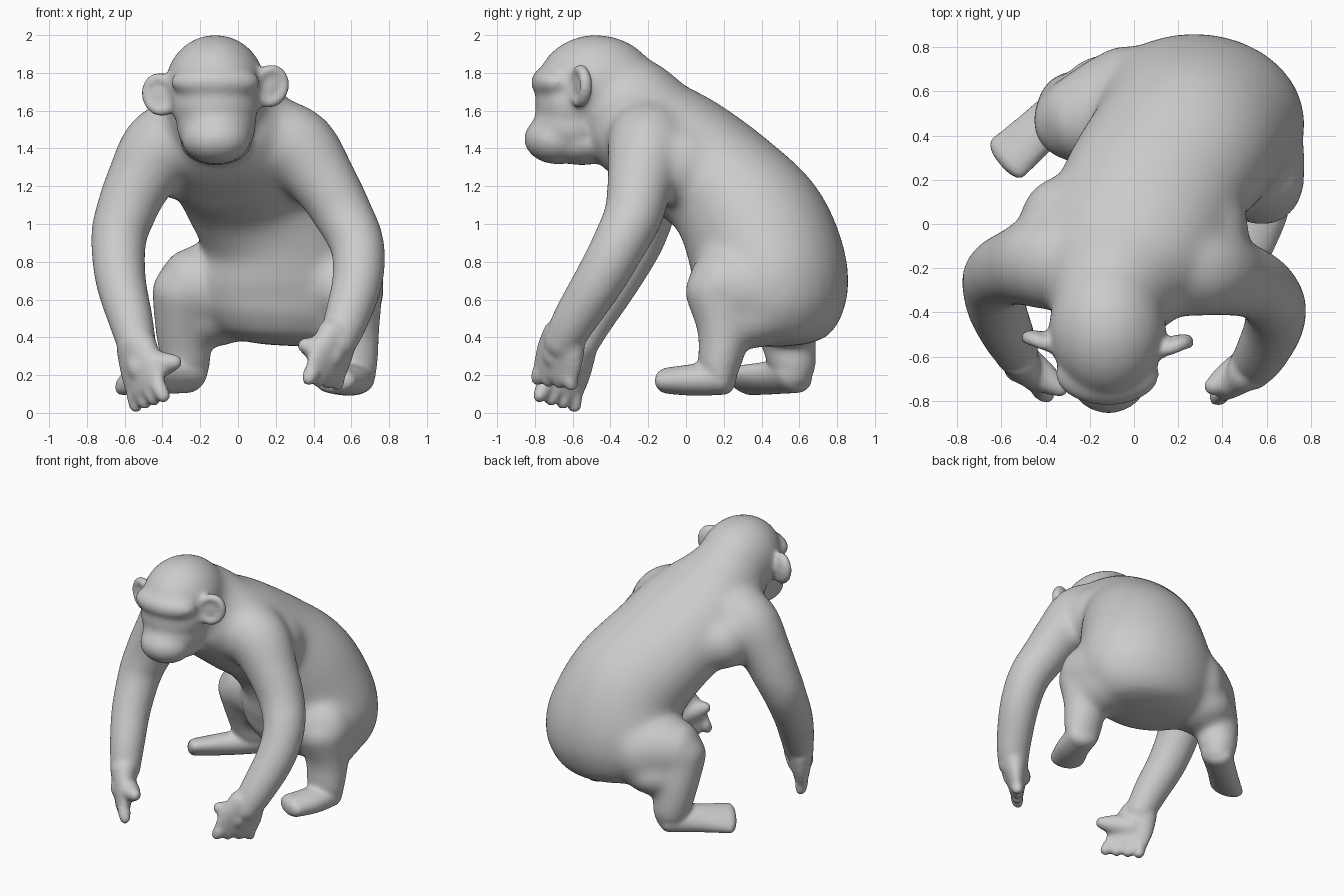
import bpy, bmesh, math
from mathutils import Vector, Matrix

if "Cube" in bpy.data.objects:
    bpy.data.objects.remove(bpy.data.objects["Cube"])

fur = bpy.data.materials.new("grey_clay")
fur.diffuse_color = (0.6, 0.6, 0.6, 1)
fur.use_nodes = True
fur.node_tree.nodes["Principled BSDF"].inputs["Base Color"].default_value = fur.diffuse_color
parts = []


def finish(name, bm):
    bmesh.ops.recalc_face_normals(bm, faces=bm.faces)
    me = bpy.data.meshes.new(name)
    bm.to_mesh(me)
    bm.free()
    ob = bpy.data.objects.new(name, me)
    bpy.context.collection.objects.link(ob)
    parts.append(ob)


def ball(name, loc, rad, turn=Matrix.Identity(3)):
    """Ellipsoid."""
    bm = bmesh.new()
    bmesh.ops.create_uvsphere(bm, u_segments=32, v_segments=20, radius=1,
                              matrix=Matrix.Translation(loc) @ turn.to_4x4()
                              @ Matrix.Diagonal((*rad, 1)))
    finish(name, bm)


def spline(rows, n=6):
    """Catmull-Rom interpolation of rows of numbers."""
    rows = [Vector(r) for r in rows]
    ext = [rows[0] * 2 - rows[1]] + rows + [rows[-1] * 2 - rows[-2]]
    out = []
    for a, b, c, d in zip(ext, ext[1:], ext[2:], ext[3:]):
        for i in range(n):
            t = i / n
            out.append((b * 2 + (c - a) * t + (a * 2 - b * 5 + c * 4 - d) * t * t
                        + (b * 3 - a - c * 3 + d) * t ** 3) * 0.5)
    return out + [rows[-1]]


def limb(name, rows, wide=(1, 0, 0), cap=0.7, seg=28):
    """Lofted tube; rows are x, y, z, half width and optionally half depth."""
    rows = [tuple(r) if len(r) == 5 else (*r, r[3]) for r in rows]
    pts = spline(rows)
    bm = bmesh.new()
    rings = []

    def ring(p, w, d, rw, rd):
        return [bm.verts.new(p + w * rw * math.cos(k * math.tau / seg)
                             + d * rd * math.sin(k * math.tau / seg)) for k in range(seg)]
    for i, r in enumerate(pts):
        a, b = pts[max(i - 1, 0)], pts[min(i + 1, len(pts) - 1)]
        t = (Vector(b[:3]) - Vector(a[:3])).normalized()
        w = Vector(wide)
        w = (w - t * w.dot(t)).normalized()
        d = t.cross(w)
        p = Vector(r[:3])
        # rounded ends
        dome = [(s, math.sqrt(1 - s * s)) for s in (0.95, 0.8, 0.5)]
        h = min(r[3], r[4]) * cap
        if i == 0:
            rings += [ring(p - t * h * s, w, d, r[3] * c, r[4] * c) for s, c in dome]
        rings.append(ring(p, w, d, r[3], r[4]))
        if i == len(pts) - 1:
            rings += [ring(p + t * h * s, w, d, r[3] * c, r[4] * c) for s, c in dome[::-1]]
    for a, b in zip(rings, rings[1:]):
        for k in range(seg):
            bm.faces.new((a[k], a[(k + 1) % seg], b[(k + 1) % seg], b[k]))
    bm.faces.new(rings[0])
    bm.faces.new(rings[-1])
    finish(name, bm)


# Torso: rump, belly, chest, neck
limb("torso", [(0.26, 0.46, 0.45, 0.42, 0.33), (0.265, 0.46, 0.55, 0.48, 0.38),
               (0.27, 0.45, 0.73, 0.50, 0.41), (0.23, 0.365, 0.98, 0.44, 0.395),
               (0.11, 0.20, 1.20, 0.42, 0.34), (0.01, -0.02, 1.37, 0.42, 0.33),
               (-0.05, -0.18, 1.48, 0.39, 0.31), (-0.10, -0.31, 1.60, 0.30, 0.30),
               (-0.12, -0.41, 1.68, 0.26, 0.27)], cap=0.3)
ball("left_shoulder_blade", (-0.32, 0.00, 1.33), (0.20, 0.22, 0.20))
ball("right_shoulder_blade", (0.32, -0.03, 1.31), (0.20, 0.23, 0.22))

# Head
ball("skull", (-0.12, -0.47, 1.73), (0.265, 0.32, 0.272))
ball("brow", (-0.12, -0.68, 1.75), (0.235, 0.142, 0.10))
ball("face", (-0.12, -0.60, 1.64), (0.23, 0.20, 0.22))
ball("nose_bridge", (-0.12, -0.68, 1.62), (0.14, 0.12, 0.17))
ball("cheeks", (-0.115, -0.60, 1.52), (0.21, 0.21, 0.18))
ball("muzzle", (-0.115, -0.68, 1.45), (0.185, 0.178, 0.135))
ball("jaw", (-0.115, -0.55, 1.43), (0.19, 0.18, 0.12))
for side, x, y, z in (("left", -0.41, -0.54, 1.685), ("right", 0.17, -0.56, 1.73)):
    s = -1 if x < 0 else 1
    turn = (Matrix.Rotation(math.radians(s * 20), 3, "Z")
            @ Matrix.Rotation(math.radians(s * 20), 3, "Y"))
    ball(side + "_ear", (x, y + 0.015, z), (0.10, 0.036, 0.105), turn)
    # raised ear rim
    bm = bmesh.new()
    n, m = 32, 10
    grid = []
    for i in range(n):
        u = i * math.tau / n
        grid.append([])
        for j in range(m):
            v = j * math.tau / m
            r = 0.08 + 0.028 * math.cos(v)
            q = turn @ Vector((r * math.cos(u) * 0.97, 0.032 * math.sin(v),
                               r * math.sin(u) * 1.1))
            grid[i].append(bm.verts.new(q + Vector((x, y, z))))
    for i in range(n):
        for j in range(m):
            bm.faces.new((grid[i][j], grid[i][(j + 1) % m],
                          grid[(i + 1) % n][(j + 1) % m], grid[(i + 1) % n][j]))
    finish(side + "_ear_rim", bm)

# Arms
limb("right_arm", [(0.12, -0.18, 1.45, 0.24), (0.31, -0.20, 1.40, 0.22),
                   (0.45, -0.24, 1.23, 0.18), (0.56, -0.28, 1.05, 0.157),
                   (0.632, -0.36, 0.88, 0.142), (0.632, -0.46, 0.70, 0.133),
                   (0.575, -0.585, 0.50, 0.118), (0.52, -0.66, 0.36, 0.10)], (0, 1, 0.3))
limb("left_arm", [(-0.22, -0.17, 1.46, 0.24), (-0.40, -0.17, 1.40, 0.22),
                  (-0.52, -0.19, 1.23, 0.18), (-0.60, -0.22, 1.05, 0.16),
                  (-0.632, -0.27, 0.90, 0.145), (-0.62, -0.38, 0.70, 0.133),
                  (-0.57, -0.50, 0.50, 0.118), (-0.53, -0.58, 0.34, 0.10)], (0, 1, 0.3))


# Hands: flat palm, four short webbed fingers and a thumb
def hand(side, wrist, knuckle, outer, inner, thumb):
    wrist, knuckle, outer, inner, thumb = map(Vector, (wrist, knuckle, outer, inner, thumb))
    across = (inner - outer).normalized()
    mid = wrist.lerp(knuckle, 0.5)
    limb(side + "_palm", [(*wrist, 0.125, 0.095), (*mid, 0.15, 0.075),
                          (*knuckle, 0.15, 0.05)], across)
    for k in range(4):
        tip = outer.lerp(inner, k / 3)
        base = knuckle + across * (k - 1.5) * 0.068
        limb(f"{side}_finger_{k + 1}", [(*base, 0.045), (*base.lerp(tip, 0.5), 0.042),
                                        (*tip, 0.034)], across)
    limb(side + "_thumb", [(*mid, 0.095), (*mid.lerp(thumb, 0.6), 0.068), (*thumb, 0.038)],
         (0, 0, 1))


hand("right", (0.53, -0.64, 0.42), (0.455, -0.695, 0.20),
     (0.525, -0.605, 0.14), (0.37, -0.79, 0.17), (0.345, -0.74, 0.36))
hand("left", (-0.54, -0.58, 0.36), (-0.485, -0.67, 0.12),
     (-0.54, -0.59, 0.025), (-0.39, -0.78, 0.08), (-0.325, -0.75, 0.27))

# Legs and feet
limb("right_thigh", [(0.42, 0.46, 0.63, 0.28), (0.52, 0.31, 0.65, 0.26),
                     (0.58, 0.16, 0.68, 0.205)], (0, 0, 1))
ball("right_haunch", (0.54, 0.34, 0.51), (0.20, 0.24, 0.17))
limb("right_shin", [(0.58, 0.17, 0.66, 0.185), (0.60, 0.20, 0.45, 0.155, 0.145),
                    (0.605, 0.18, 0.27, 0.135, 0.115), (0.61, 0.18, 0.19, 0.12, 0.09)])
limb("right_foot", [(0.62, 0.20, 0.185, 0.11, 0.09), (0.58, 0.05, 0.175, 0.115, 0.085),
                    (0.51, -0.10, 0.17, 0.12, 0.07)])
limb("left_thigh", [(0.00, 0.54, 0.65, 0.28), (-0.14, 0.50, 0.67, 0.25),
                    (-0.27, 0.465, 0.67, 0.205)], (0, 0, 1))
ball("left_haunch", (-0.13, 0.55, 0.51), (0.22, 0.22, 0.16))
limb("left_shin", [(-0.275, 0.46, 0.66, 0.185), (-0.285, 0.53, 0.43, 0.155),
                   (-0.275, 0.56, 0.28, 0.13), (-0.27, 0.56, 0.20, 0.11)])
limb("left_foot", [(-0.25, 0.575, 0.20, 0.115, 0.09), (-0.40, 0.45, 0.185, 0.11, 0.08),
                   (-0.575, 0.295, 0.17, 0.125, 0.06)], (0.66, 0.75, 0))

# Fuse all parts into one skin
for ob in parts:
    ob.select_set(True)
body = parts[0]
bpy.context.view_layer.objects.active = body
bpy.ops.object.join()
body.name = "ape_body"
remesh = body.modifiers.new("fuse", "REMESH")
remesh.mode = "VOXEL"
remesh.voxel_size = 0.014
bpy.ops.object.modifier_apply(modifier="fuse")


# Strong blends on the trunk, fading out toward head, arms, hands and feet
def fade(v):
    return min(max(v / 0.12, 0), 1)


def trunk(c):
    arm = max(fade(c.y + 0.14), fade(c.z - 1.0))
    head = max(fade(c.y + 0.5), fade(1.33 - c.z))
    return min(fade(c.z - 0.27), arm, head)


def face(c):
    return min(fade(-0.38 - c.y), fade(c.z - 1.2), fade(0.25 - abs(c.x + 0.12)) ** 0.5)


soft = body.vertex_groups.new(name="soft")
head = body.vertex_groups.new(name="head")
for v in body.data.vertices:
    soft.add([v.index], trunk(v.co), "REPLACE")
    head.add([v.index], face(v.co), "REPLACE")
for name, group, steps in (("blend", "soft", 75), ("face_blend", "head", 18), ("polish", "", 8)):
    sm = body.modifiers.new(name, "SMOOTH")
    sm.factor, sm.iterations, sm.vertex_group = 0.5, steps, group
body.data.materials.clear()
body.data.materials.append(fur)
for p in body.data.polygons:
    p.use_smooth = True
    p.material_index = 0
